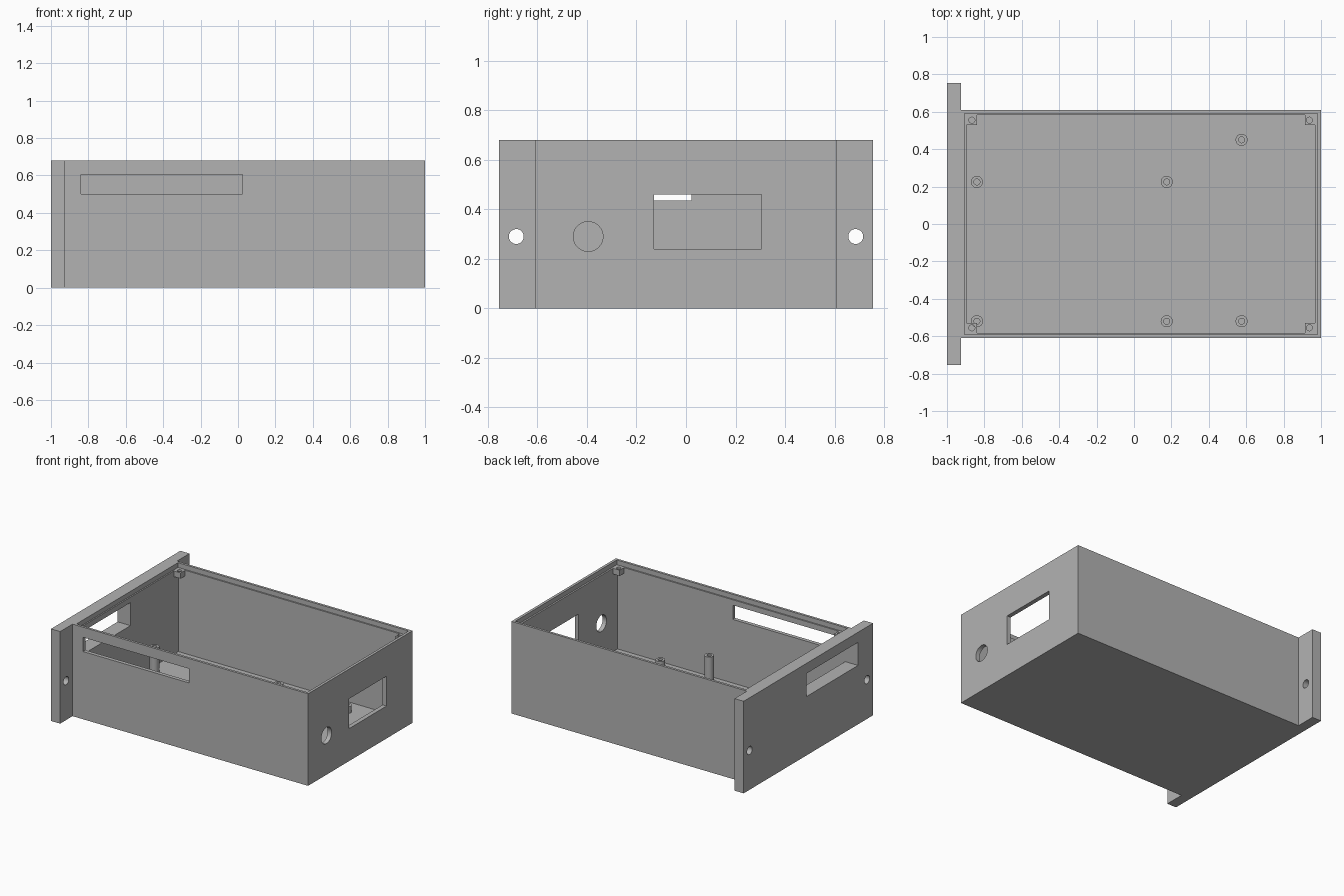
import bpy, bmesh, math
from mathutils import Matrix, Vector

cube = bpy.data.objects.get("Cube")
if cube:
    bpy.data.objects.remove(cube, do_unlink=True)

grey = bpy.data.materials.new("plain grey")
grey.use_nodes = True
colour = (0.45, 0.45, 0.45, 1)
grey.diffuse_color = colour
grey.node_tree.nodes["Principled BSDF"].inputs["Base Color"].default_value = colour

HEIGHT, FLOOR, LEDGE = 0.68, 0.03, 0.645
HALF_Y, INNER_Y = 0.61, 0.582
INNER_X = (-0.895, 0.968)


def finish(name, bm):
    bmesh.ops.recalc_face_normals(bm, faces=bm.faces)
    mesh = bpy.data.meshes.new(name)
    bm.to_mesh(mesh)
    bm.free()
    mesh.materials.append(grey)
    obj = bpy.data.objects.new(name, mesh)
    bpy.context.collection.objects.link(obj)
    return obj


def box(name, low, high):
    bm = bmesh.new()
    low, high = Vector(low), Vector(high)
    bmesh.ops.create_cube(bm, size=1)
    bmesh.ops.scale(bm, vec=high - low, verts=bm.verts)
    bmesh.ops.translate(bm, vec=(low + high) / 2, verts=bm.verts)
    return finish(name, bm)


def rod(name, centre, radius, length, along_x=False):
    bm = bmesh.new()
    turn = Matrix.Rotation(math.pi / 2 if along_x else 0, 4, 'Y')
    bmesh.ops.create_cone(bm, cap_ends=True, segments=40, radius1=radius, radius2=radius,
                          depth=length, matrix=Matrix.Translation(centre) @ turn)
    return finish(name, bm)


def cut(obj, cutters):
    for cutter in cutters:
        mod = obj.modifiers.new("cut", 'BOOLEAN')
        mod.operation, mod.solver, mod.object = 'DIFFERENCE', 'EXACT', cutter
        cutter.hide_render = True
    select(obj)
    for mod in list(obj.modifiers):
        bpy.ops.object.modifier_apply(modifier=mod.name)
    for cutter in cutters:
        bpy.data.objects.remove(cutter, do_unlink=True)


def select(obj):
    bpy.ops.object.select_all(action='DESELECT')
    obj.select_set(True)
    bpy.context.view_layer.objects.active = obj


def smooth(obj):
    select(obj)
    bpy.ops.object.shade_smooth_by_angle(angle=math.radians(30))


# Case: T-shaped footprint with the mounting flange at one end
half = [(1, HALF_Y), (-0.925, HALF_Y), (-0.925, 0.755), (-1, 0.755)]
outline = half + [(x, -y) for x, y in reversed(half)]
bm = bmesh.new()
base = bm.faces.new([bm.verts.new((x, y, 0)) for x, y in outline])
top = bmesh.ops.extrude_face_region(bm, geom=[base])["geom"]
bmesh.ops.translate(bm, vec=(0, 0, HEIGHT),
                    verts=[v for v in top if isinstance(v, bmesh.types.BMVert)])
case = finish("case", bm)

# Cavity, lid recess, openings and flange holes
cut(case, [
    box("cavity", (INNER_X[0], -INNER_Y, FLOOR), (INNER_X[1], INNER_Y, 1)),
    box("lid_recess", (-0.905, -0.592, LEDGE), (0.98, 0.592, 1)),
    box("front_slot", (-0.84, -0.7, 0.5), (0.025, -0.5, 0.605)),
    box("right_window", (0.9, -0.13, 0.24), (1.1, 0.305, 0.46)),
    box("left_window", (-1.1, -0.58, 0.435), (-0.8, 0.023, 0.605)),
    rod("cable_hole", (1, -0.395, 0.29), 0.06, 0.2, True),
    rod("flange_hole", (-1, 0.685, 0.29), 0.03, 0.4, True),
    rod("flange_hole", (-1, -0.685, 0.29), 0.03, 0.4, True),
])
smooth(case)

# Screw blocks in the four top corners
for wall, inner, hole in ((INNER_X[0], -0.84, -0.867), (INNER_X[1], 0.914, 0.938)):
    for side in (-1, 1):
        ys = sorted((side * 0.53, side * INNER_Y))
        block = box("corner_screw_block", (min(wall, inner), ys[0], 0.603),
                    (max(wall, inner), ys[1], LEDGE))
        cut(block, [rod("screw_hole", (hole, side * 0.555, LEDGE), 0.016, 0.3)])
        smooth(block)

# Hollow standoffs on the floor: tall set and short set
tall = [(x, y, 0.22) for x in (-0.84, 0.175) for y in (-0.52, 0.225)]
short = [(0.575, y, 0.08) for y in (-0.52, 0.45)]
for x, y, z in tall + short:
    post = rod("standoff", (x, y, (FLOOR + z) / 2), 0.032, z - FLOOR)
    cut(post, [rod("screw_hole", (x, y, FLOOR + 0.2), 0.016, 0.399)])
    smooth(post)
